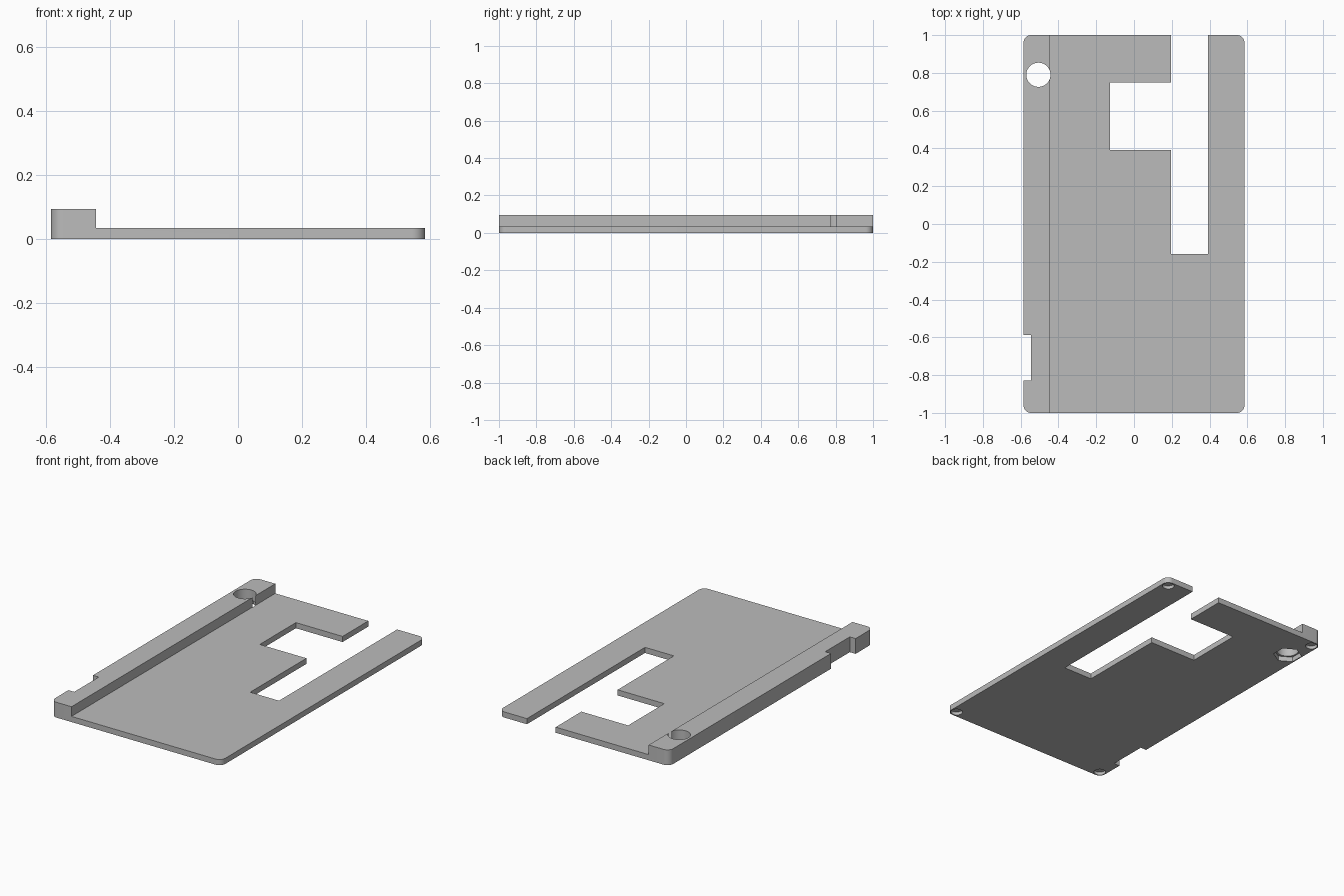
import bpy
import bmesh
import math

cube = bpy.data.objects.get("Cube")
if cube:
    bpy.data.objects.remove(cube, do_unlink=True)

W, L = 0.585, 1.0            # half width and half length
PLATE, RAIL = 0.035, 0.095   # plate and rail heights
CORNER = 0.04

grey = bpy.data.materials.new("plain grey")
grey.use_nodes = True
grey.diffuse_color = (0.5, 0.5, 0.5, 1)
grey.node_tree.nodes["Principled BSDF"].inputs["Base Color"].default_value = (0.5, 0.5, 0.5, 1)


def prism(name, points, z0, z1):
    """Extrude a flat outline from z0 to z1."""
    bm = bmesh.new()
    face = bm.faces.new([bm.verts.new((x, y, z0)) for x, y in points])
    top = bmesh.ops.extrude_face_region(bm, geom=[face])["geom"]
    verts = [v for v in top if isinstance(v, bmesh.types.BMVert)]
    bmesh.ops.translate(bm, vec=(0, 0, z1 - z0), verts=verts)
    bmesh.ops.recalc_face_normals(bm, faces=bm.faces)
    mesh = bpy.data.meshes.new(name)
    bm.to_mesh(mesh)
    bm.free()
    mesh.materials.append(grey)
    obj = bpy.data.objects.new(name, mesh)
    bpy.context.collection.objects.link(obj)
    return obj


def arc(cx, cy, r, start, sweep, steps):
    return [(cx + r * math.cos(start + sweep * i / steps),
             cy + r * math.sin(start + sweep * i / steps)) for i in range(steps + 1)]


def disc(cx, cy, r, sides, start=0.0):
    return arc(cx, cy, r, start, math.tau, sides)[:-1]


def box(x0, x1, y0, y1):
    return [(x0, y0), (x1, y0), (x1, y1), (x0, y1)]


# Rounded slab holding plate and rail
outline = []
for i, (sx, sy) in enumerate([(1, 1), (-1, 1), (-1, -1), (1, -1)]):
    outline += arc(sx * (W - CORNER), sy * (L - CORNER), CORNER,
                   i * math.pi / 2, math.pi / 2, 10)
body = prism("stepped_plate", outline, 0, RAIL)

# Material to remove: step, slots, edge notch, bolt hole and nut pocket
hx, hy = -0.506, 0.79
cuts = [
    (box(-0.444, 1, -2, 2), PLATE, 1),
    (box(0.195, 0.393, -0.159, 2), -1, 1),
    (box(-0.126, 0.25, 0.393, 0.748), -1, 1),
    (box(-1, -0.545, -0.829, -0.588), -1, 1),
    (disc(hx, hy, 0.064, 48), -1, 1),
    (disc(hx, hy, 0.083, 6, math.pi / 2), -1, 0.03),
]

# Round blind recesses under the corners
for sx in (-1, 1):
    for sy in (-1, 1):
        cuts.append((disc(sx * 0.545, sy * 0.96, 0.034, 32), -1, 0.02))

bpy.ops.object.select_all(action="DESELECT")
bpy.context.view_layer.objects.active = body
body.select_set(True)
for points, z0, z1 in cuts:
    cutter = prism("cutter", points, z0, z1)
    cutter.hide_render = True
    mod = body.modifiers.new("cut", "BOOLEAN")
    mod.operation = "DIFFERENCE"
    mod.solver = "EXACT"
    mod.object = cutter
    bpy.ops.object.modifier_apply(modifier=mod.name)
    bpy.data.objects.remove(cutter, do_unlink=True)

bpy.ops.object.shade_smooth_by_angle(angle=math.radians(30))
